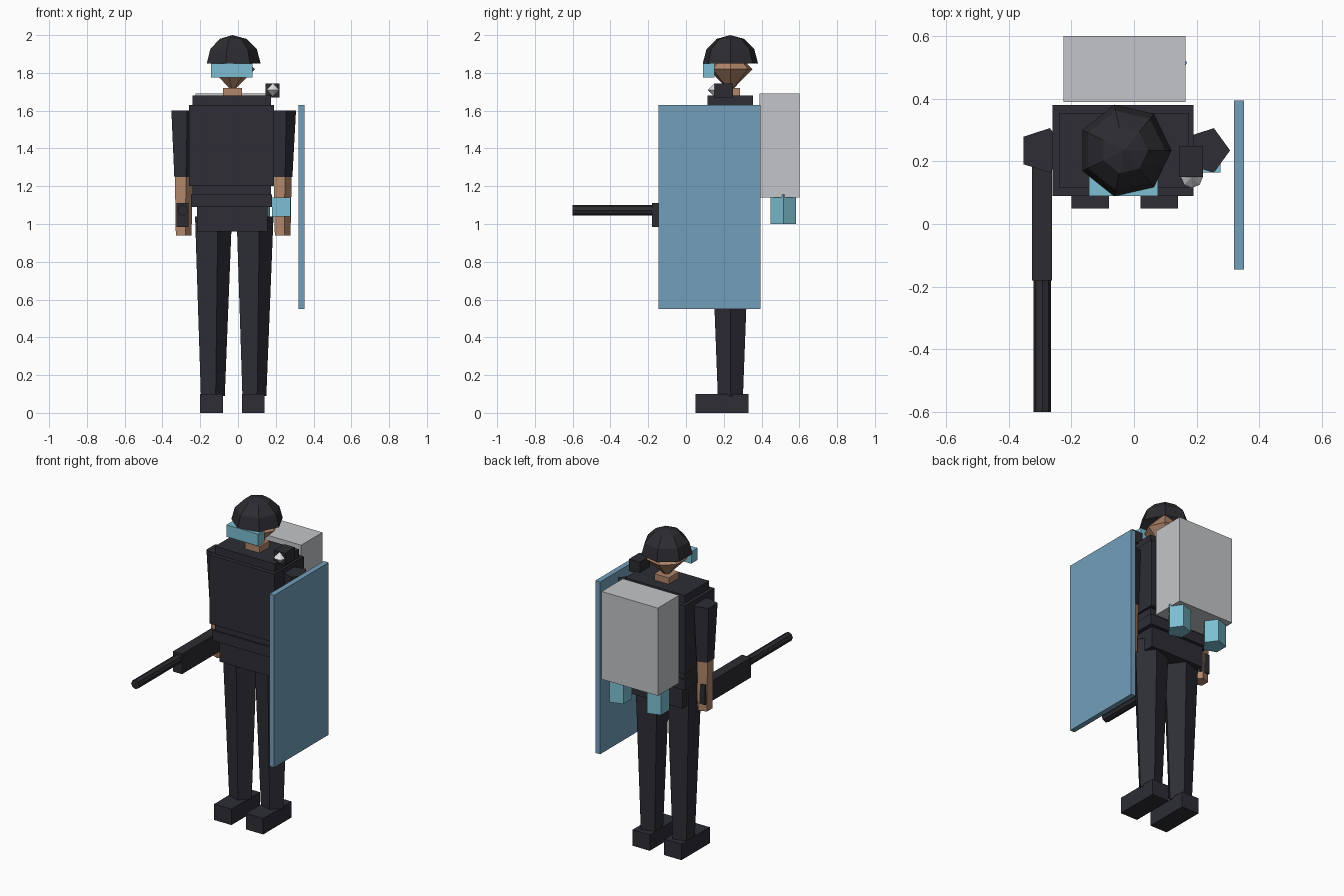
import bpy, bmesh
from math import cos, sin, pi, radians
from mathutils import Matrix

cube = bpy.data.objects.get("Cube")
if cube:
    bpy.data.objects.remove(cube, do_unlink=True)


def material(name, r, g, b):
    m = bpy.data.materials.new(name)
    m.use_nodes = True
    m.diffuse_color = (r, g, b, 1)
    shader = next(n for n in m.node_tree.nodes if n.type == 'BSDF_PRINCIPLED')
    shader.inputs["Base Color"].default_value = (r, g, b, 1)
    return m


cloth = material("dark navy cloth", 0.026, 0.026, 0.036)
gunmetal = material("dark gunmetal", 0.025, 0.025, 0.031)
skin = material("tan skin", 0.44, 0.24, 0.145)
cyan = material("pale cyan", 0.20, 0.52, 0.64)
shield_blue = material("shield blue", 0.17, 0.35, 0.50)
pack_grey = material("light grey", 0.55, 0.56, 0.58)
lens_white = material("lens white", 0.75, 0.75, 0.77)

CX, CY = -0.03, 0.235   # axis of the body


def finish(name, bm, mat):
    bmesh.ops.recalc_face_normals(bm, faces=bm.faces[:])
    mesh = bpy.data.meshes.new(name)
    bm.to_mesh(mesh)
    bm.free()
    mesh.materials.append(mat)
    obj = bpy.data.objects.new(name, mesh)
    bpy.context.scene.collection.objects.link(obj)
    return obj


def box(name, mat, x, y, z):
    """Box from its (min, max) range on each axis."""
    bm = bmesh.new()
    bmesh.ops.create_cube(bm, size=1)
    for v in bm.verts:
        for i, (lo, hi) in enumerate((x, y, z)):
            v.co[i] = hi if v.co[i] > 0 else lo
    return finish(name, bm, mat)


def turned(name, mat, profile, sides, x=CX, y=CY, z=0, caps=True, turn=None):
    """Flat-sided solid turned from (radius, height) points; one corner on +x."""
    bm = bmesh.new()
    rings = []
    for r, h in profile:
        count = sides if r > 0 else 1
        rings.append([bm.verts.new((r * cos(2 * pi * i / sides), r * sin(2 * pi * i / sides), h))
                      for i in range(count)])
    for a, b in zip(rings, rings[1:]):
        for i in range(sides):
            j = (i + 1) % sides
            if len(a) == 1:
                bm.faces.new((a[0], b[j], b[i]))
            elif len(b) == 1:
                bm.faces.new((a[i], a[j], b[0]))
            else:
                bm.faces.new((a[i], a[j], b[j], b[i]))
    if caps:
        for ring in (rings[0], rings[-1]):
            if len(ring) > 2:
                bm.faces.new(ring)
    if turn:
        bm.transform(turn)
    bm.transform(Matrix.Translation((x, y, z)))
    return finish(name, bm, mat)


# Trunk
box("torso", cloth, (-0.24, 0.175), (0.115, 0.355), (1.14, 1.68))
box("vest", cloth, (-0.26, 0.19), (0.09, 0.38), (1.20, 1.63))
box("belt", cloth, (-0.25, 0.18), (0.105, 0.365), (1.09, 1.155))
box("hips", cloth, (-0.217, 0.155), (0.125, 0.345), (0.96, 1.10))

# Limbs, right then left
for side, s in (("right", -1), ("left", 1)):
    leg_x, arm_x = CX + s * 0.11, CX + s * 0.262
    turned(side + "_leg", cloth, [(0.07, 0.09), (0.108, 1.04)], 5, x=leg_x)
    box(side + "_boot", cloth, (leg_x - 0.06, leg_x + 0.06), (0.05, 0.33), (0, 0.10))
    turned(side + "_upper_arm", cloth, [(0.056, 1.25), (0.075, 1.60)], 5, x=arm_x)
    turned(side + "_forearm", skin, [(0.046, 0.94), (0.052, 1.25)], 5, x=arm_x)

# Head
box("neck", skin, (CX - 0.05, CX + 0.05), (0.185, 0.285), (1.66, 1.72))
turned("head", skin, [(0, 1.70), (0.12, 1.82), (0, 1.94)], 7)
dome = [(0.15 * cos(radians(a)), 0.15 * sin(radians(a))) for a in (0, 30, 60)] + [(0, 0.15)]
turned("helmet", gunmetal, dome, 7, z=1.85, caps=False)
box("visor", cyan, (CX - 0.113, CX + 0.107), (0.09, 0.152), (1.775, 1.85))

# Backpack with two canisters
box("backpack", pack_grey, (-0.225, 0.165), (0.39, 0.60), (1.14, 1.69))
for side, s in (("right", -1), ("left", 1)):
    turned(side + "_canister", cyan, [(0.07, 1.0), (0.07, 1.155)], 5, x=CX + s * 0.13, y=0.515)

# Shoulder camera
box("shoulder_camera", gunmetal, (0.145, 0.22), (0.15, 0.25), (1.67, 1.745))
turned("camera_lens", lens_white, [(0, -0.035), (0.035, 0), (0, 0.035)], 8, x=0.185, y=0.15, z=1.71)

# Wrist device and shield on the left arm
box("wrist_device", cyan, (0.18, 0.277), (0.165, 0.24), (1.04, 1.14))
box("shield", shield_blue, (0.319, 0.352), (-0.145, 0.395), (0.55, 1.63))

# Gun in the right hand
box("gun_body", gunmetal, (-0.326, -0.262), (-0.18, 0.277), (0.985, 1.11))
turned("gun_barrel", gunmetal, [(0.028, 0), (0.028, 0.43)], 8, x=-0.293, y=-0.17, z=1.072,
       turn=Matrix.Rotation(pi / 2, 4, 'X'))
